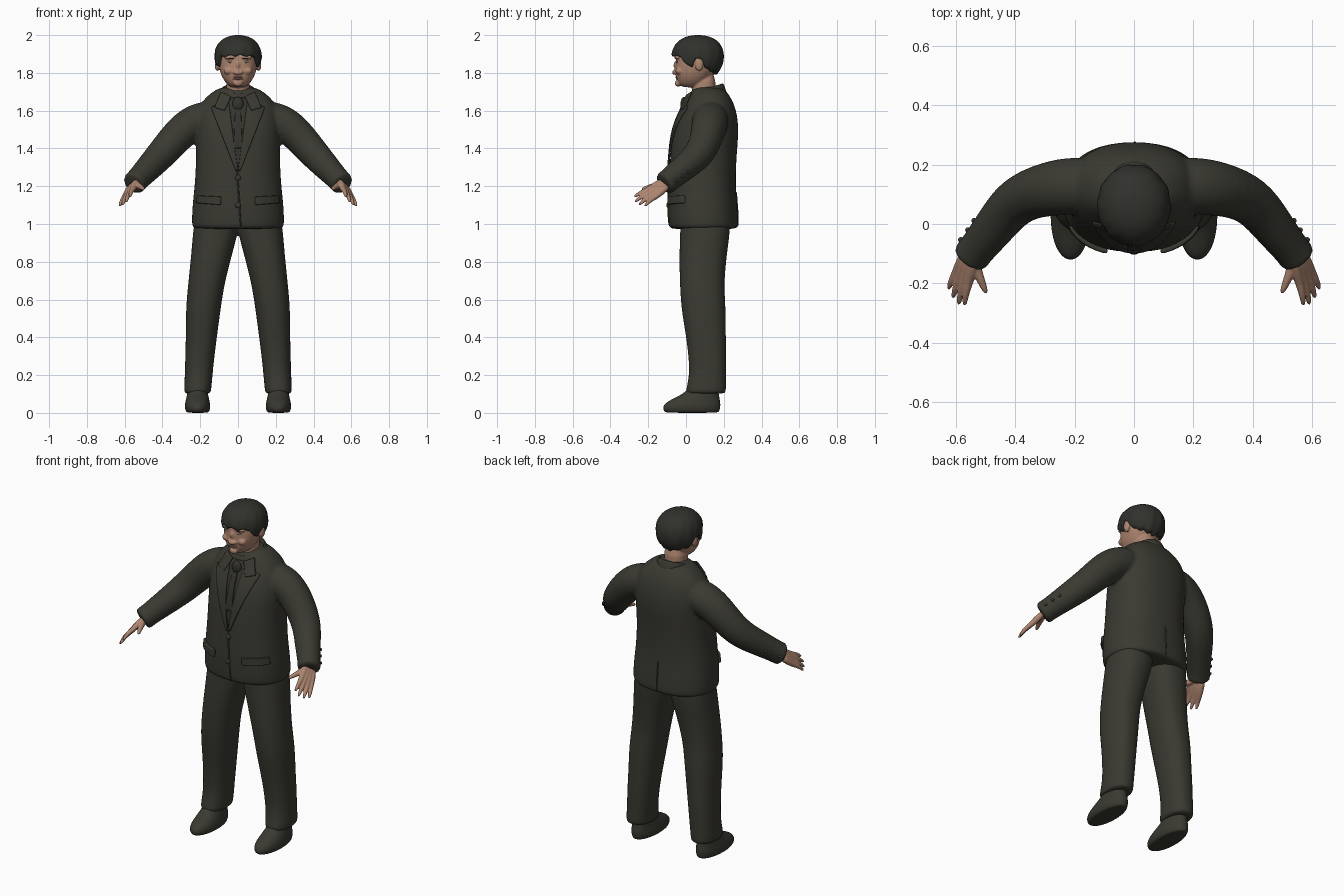
import bpy, bmesh
from math import sin, cos, pi, radians, copysign
from mathutils import Vector, Matrix
from mathutils.bvhtree import BVHTree

cube = bpy.data.objects.get("Cube")
if cube:
    bpy.data.objects.remove(cube, do_unlink=True)


def material(name, rgb):
    m = bpy.data.materials.new(name)
    m.use_nodes = True
    m.diffuse_color = (*rgb, 1)
    bsdf = m.node_tree.nodes["Principled BSDF"]
    bsdf.inputs["Base Color"].default_value = (*rgb, 1)
    bsdf.inputs["Roughness"].default_value = 0.8
    return m


SUIT = material("dark olive cloth", (.042, .041, .031))
SHIRT = material("dark shirt cloth", (.034, .033, .026))
HAIR = material("black hair", (.03, .031, .025))
SKIN = material("skin", (.42, .235, .16))
LIPS = material("lips", (.32, .15, .11))
EYES = material("eye grey", (.3, .29, .27))


def skin_rings(bm, rings):
    """Bridge equal rings of points and cap both ends."""
    rows = [[bm.verts.new(p) for p in r] for r in rings]
    for a, b in zip(rows, rows[1:]):
        for i in range(len(a)):
            j = (i + 1) % len(a)
            bm.faces.new((a[i], a[j], b[j], b[i]))
    bm.faces.new(rows[0][::-1])
    bm.faces.new(rows[-1])


def stack(bm, rows, n=20, power=2.3):
    """Loft level sections given as (z, centre x, half width, front y, back y)."""
    def section(z, cx, hw, yf, yb):
        for k in range(n):
            c, s = cos(2 * pi * k / n), sin(2 * pi * k / n)
            yield Vector((cx + hw * copysign(abs(c) ** (2 / power), c),
                          (yf + yb) / 2 + (yb - yf) / 2 * copysign(abs(s) ** (2 / power), s), z))
    skin_rings(bm, [list(section(*r)) for r in rows])


def tube(bm, points, radii, n=12):
    pts = [Vector(p) for p in points]
    rings = []
    for i, (p, r) in enumerate(zip(pts, radii)):
        t = pts[min(i + 1, len(pts) - 1)] - pts[max(i - 1, 0)]
        q = t.to_track_quat('Z', 'Y')
        rings.append([p + q @ Vector((r * cos(2 * pi * k / n), r * sin(2 * pi * k / n), 0))
                      for k in range(n)])
    skin_rings(bm, rings)


def blob(bm, loc, scale):
    bmesh.ops.create_uvsphere(bm, u_segments=16, v_segments=10, radius=1,
                              matrix=Matrix.LocRotScale(Vector(loc), None, Vector(scale)))


def finish(name, bm, mat, sub=2, voxel=0, mirror=False, thick=0):
    bmesh.ops.recalc_face_normals(bm, faces=bm.faces)
    for f in bm.faces:
        f.smooth = True
    me = bpy.data.meshes.new(name)
    bm.to_mesh(me)
    bm.free()
    me.materials.append(mat)
    ob = bpy.data.objects.new(name, me)
    bpy.context.collection.objects.link(ob)
    if thick:
        s = ob.modifiers.new("Thickness", 'SOLIDIFY')
        s.thickness, s.offset = thick, 0
    if sub:
        s = ob.modifiers.new("Subdivision", 'SUBSURF')
        s.levels = s.render_levels = sub
    if voxel:
        r = ob.modifiers.new("Fuse", 'REMESH')
        r.mode, r.voxel_size, r.use_smooth_shade = 'VOXEL', voxel, True
        s = ob.modifiers.new("Soften", 'SMOOTH')
        s.factor, s.iterations = .5, 4
    if mirror:
        ob.modifiers.new("Mirror", 'MIRROR').use_mirror_merge = False
    return ob


def surface(ob):
    bpy.context.view_layer.update()
    return BVHTree.FromObject(ob, bpy.context.evaluated_depsgraph_get())


def on(tree, x, z, lift=0, side=-1):
    """Point on the front (-1) or back (1) of a surface, lifted outward."""
    hit = tree.ray_cast(Vector((x, side, z)), Vector((0, -side, 0)))[0]
    if hit is None:
        hit = tree.find_nearest(Vector((x, side * .1, z)))[0]
    return Vector((x, hit.y + side * lift, z))


def plate(bm, tree, corners, lift, n=10):
    """Four-cornered cloth panel laid on the front."""
    a, b, c, d = (Vector(p) for p in corners)
    grid = []
    for i in range(n + 1):
        l, r = a.lerp(d, i / n), b.lerp(c, i / n)
        grid.append([bm.verts.new(on(tree, *l.lerp(r, j / n), lift)) for j in range(n + 1)])
    for i in range(n):
        for j in range(n):
            bm.faces.new((grid[i][j], grid[i][j + 1], grid[i + 1][j + 1], grid[i + 1][j]))


# Jacket body fused with both sleeves
bm = bmesh.new()
stack(bm, [(.972, 0, .235, -.085, .268), (.982, 0, .247, -.092, .28), (1.1, 0, .243, -.097, .272),
           (1.2, 0, .23, -.092, .263), (1.35, 0, .222, -.086, .267), (1.48, 0, .225, -.072, .28),
           (1.57, 0, .222, -.042, .274), (1.64, 0, .2, -.002, .254), (1.69, 0, .15, .018, .225),
           (1.73, 0, .09, .045, .19)], n=28)
for s in (-1, 1):
    tube(bm, [(s * .1, .13, 1.56), (s * .2, .13, 1.555), (s * .29, .12, 1.505), (s * .4, .085, 1.375),
              (s * .47, -.01, 1.3), (s * .535, -.09, 1.232), (s * .548, -.108, 1.218),
              (s * .556, -.12, 1.21)],
         [.09, .1, .095, .084, .073, .062, .066, .06], n=16)
jacket = finish("jacket", bm, SUIT, voxel=.009)
coat = surface(jacket)

# Folded collar around the neck
bm = bmesh.new()
rings = []
for scale, dz in ((.8, -.04), (.86, .015), (.95, .025), (1.08, .01), (1.25, -.05), (1.15, -.06)):
    ring = []
    for k in range(28):
        a = 2 * pi * k / 28
        y = .105 + .092 * scale * sin(a)
        ring.append(Vector((.088 * scale * cos(a), y, 1.695 + dz + .3 * (y - .1))))
    rings.append(ring)
skin_rings(bm, rings)
bmesh.ops.delete(bm, geom=[f for f in bm.faces if len(f.verts) > 4], context='FACES_ONLY')
finish("jacket_collar", bm, SUIT)

# Shirt front, tie and knot
bm = bmesh.new()
plate(bm, coat, [(-.06, 1.67), (.06, 1.67), (.004, 1.3), (-.004, 1.3)], .003)
finish("shirt_front", bm, SHIRT, sub=0, thick=.004)
bm = bmesh.new()
plate(bm, coat, [(-.016, 1.61), (.016, 1.61), (.024, 1.4), (-.024, 1.4)], .009)
finish("tie", bm, SHIRT, sub=1, thick=.008)
bm = bmesh.new()
blob(bm, on(coat, 0, 1.635, .006), (.03, .018, .038))
finish("tie_knot", bm, SHIRT, sub=0)

# Lapels, collar leaves and pocket flaps on both sides
for name, corners, lift, thick in (
        ("lapels", [(.05, 1.66), (.145, 1.62), (.012, 1.28), (0, 1.28)], .008, .01),
        ("collar_leaves", [(.035, 1.675), (.09, 1.7), (.125, 1.615), (.07, 1.6)], .014, .012),
        ("pocket_flaps", [(.088, 1.145), (.215, 1.152), (.22, 1.11), (.09, 1.1)], .008, .016)):
    bm = bmesh.new()
    for s in (-1, 1):
        plate(bm, coat, [(s * x, z) for x, z in corners], lift)
    finish(name, bm, SUIT, sub=1, thick=thick)

# Front opening edge and back vent seam
for name, x0, x1, z0, z1, side in (("front_edge", -.005, .015, 1.28, .985, -1),
                                   ("back_vent", 0, .004, 1.17, .985, 1)):
    bm = bmesh.new()
    path = [on(coat, x0 + (x1 - x0) * k / 12, z0 + (z1 - z0) * k / 12, 0, side) for k in range(13)]
    tube(bm, path, [.005] * 13, n=8)
    finish(name, bm, SUIT, sub=1)

# Front and cuff buttons
bm = bmesh.new()
for z in (1.245, 1.1):
    blob(bm, on(coat, 0, z, .002), (.015, .008, .015))
for s in (-1, 1):
    for k in range(3):
        near = Vector((s * (.6 - .025 * k), -.04 + .03 * k, 1.23 + .022 * k))
        blob(bm, coat.find_nearest(near)[0], (.009, .009, .009))
finish("buttons", bm, SUIT, sub=0)

# Trousers
bm = bmesh.new()
for s in (-1, 1):
    stack(bm, [(z, s * cx, hw, yf, yb) for z, cx, hw, yf, yb in (
        (.1, .213, .068, 0, .208), (.11, .215, .073, -.004, .214), (.2, .208, .074, .018, .212),
        (.3, .202, .078, .012, .214), (.4, .194, .083, 0, .212), (.55, .184, .093, -.026, .212),
        (.65, .172, .096, -.032, .204), (.75, .156, .102, -.036, .208), (.87, .134, .112, -.036, .222),
        (.96, .118, .122, -.032, .235), (1.08, .11, .11, -.03, .235))])
finish("trousers", bm, SUIT, voxel=.009)

# Shoes
bm = bmesh.new()
stack(bm, [(0, .213, .052, -.1, .165), (.006, .214, .062, -.118, .178), (.03, .214, .07, -.126, .184),
           (.055, .214, .066, -.11, .184), (.08, .214, .06, -.06, .178), (.105, .214, .055, -.01, .175),
           (.14, .213, .048, .02, .165)], power=2.1)
finish("shoes", bm, SUIT, mirror=True)

# Hands: wrist, four fingers and thumb fused
bm = bmesh.new()
wrist = Vector((.55, -.105, 1.218))
spread = Vector((.014, .012, -.013))
tips = ((.572, -.278, 1.14), (.592, -.276, 1.112), (.612, -.253, 1.096), (.627, -.222, 1.09))
for k, tip in enumerate(tips):
    root = wrist + spread * (k - 1.5) * .7
    knuckle = Vector((.558, -.198, 1.182)) + spread * k
    mid = knuckle.lerp(Vector(tip), .5) + Vector((.004, -.004, .006))
    tube(bm, [root, root.lerp(knuckle, .6), knuckle, mid, tip], [.019, .019, .015, .0115, .008])
tube(bm, [wrist, (.532, -.15, 1.205), (.515, -.195, 1.196), (.496, -.238, 1.182)],
     [.022, .019, .014, .009])
finish("hands", bm, SKIN, sub=1, voxel=.004, mirror=True)

# Head with neck, nose, brow and ears
bm = bmesh.new()
stack(bm, [(1.6, 0, .06, .04, .16), (1.7, 0, .064, .03, .155), (1.82, 0, .066, .03, .16)])
stack(bm, [(1.722, 0, .035, -.018, .06), (1.742, 0, .063, -.042, .1), (1.78, 0, .088, -.056, .13),
           (1.82, 0, .1, -.059, .16), (1.87, 0, .105, -.056, .18), (1.92, 0, .1, -.05, .18),
           (1.96, 0, .08, -.03, .15), (1.98, 0, .04, 0, .11)])
tube(bm, [(0, -.05, 1.865), (0, -.06, 1.83), (0, -.066, 1.806), (0, -.058, 1.79)],
     [.01, .013, .017, .013])
for s in (-1, 1):
    blob(bm, (s * .016, -.058, 1.803), (.011, .012, .01))
    blob(bm, (s * .04, -.042, 1.883), (.036, .02, .012))
    blob(bm, (s * .11, .07, 1.845), (.014, .024, .036))
    blob(bm, (s * .05, -.035, 1.81), (.028, .022, .02))
blob(bm, (0, -.042, 1.745), (.026, .018, .018))
head = finish("head", bm, SKIN, sub=1, voxel=.005)
face = surface(head)

# Lips, eyes and brows
bm = bmesh.new()
for z, r in ((1.777, .005), (1.768, .0055)):
    tube(bm, [on(face, x * .009, z) for x in range(-3, 4)],
         [.002, r * .8, r, r, r, r * .8, .002], n=8)
finish("lips", bm, LIPS, sub=1)
bm = bmesh.new()
for s in (-1, 1):
    blob(bm, on(face, s * .041, 1.858), (.016, .004, .005))
finish("eyes", bm, EYES, sub=0)
bm = bmesh.new()
for s in (-1, 1):
    tube(bm, [on(face, s * x, 1.874 + .004 * sin(x * 40)) for x in (.02, .035, .05, .068)],
         [.002, .004, .004, .002], n=8)
finish("eyebrows", bm, HAIR, sub=1)

# Hair cap with fringe, sideburns and a lower nape
HAIRLINE = ((0, 1.893), (50, 1.887), (62, 1.84), (76, 1.835), (82, 1.875), (100, 1.87),
            (112, 1.82), (180, 1.795))


def hairline(deg):
    for (a, za), (b, zb) in zip(HAIRLINE, HAIRLINE[1:]):
        if deg <= b:
            return za + (zb - za) * (deg - a) / (b - a)
    return HAIRLINE[-1][1]


bm = bmesh.new()
rings = []
COUNT, STEPS = 72, 18
for i in range(-1, STEPS + 1):
    f = max(i, 0) / STEPS
    ring = []
    for k in range(COUNT):
        deg = 360 * k / COUNT
        t = radians(deg)
        low = hairline(min(deg, 360 - deg)) + .005 * sin(13 * t)
        z = low + (2 - low) * sin(f * pi / 2)
        h = (z - 1.88) / .12
        r = max(1 - h ** 2.4, 0) ** (1 / 2.2) if h > 0 else 1 - .5 * h * h
        r *= 1 + (.012 * sin(9 * t + 7 * f) + .012 * sin(14 * t - 5 * f)) * (1 - f)
        r = max(r, .02) * (.8 if i < 0 else 1)
        ring.append(Vector((.124 * r * sin(t), .063 - .138 * r * cos(t), z)))
    rings.append(ring)
skin_rings(bm, rings)
bmesh.ops.delete(bm, geom=[f for f in bm.faces if len(f.verts) > 4 and f.calc_center_median().z < 1.95],
                 context='FACES_ONLY')
finish("hair", bm, HAIR, sub=0)
